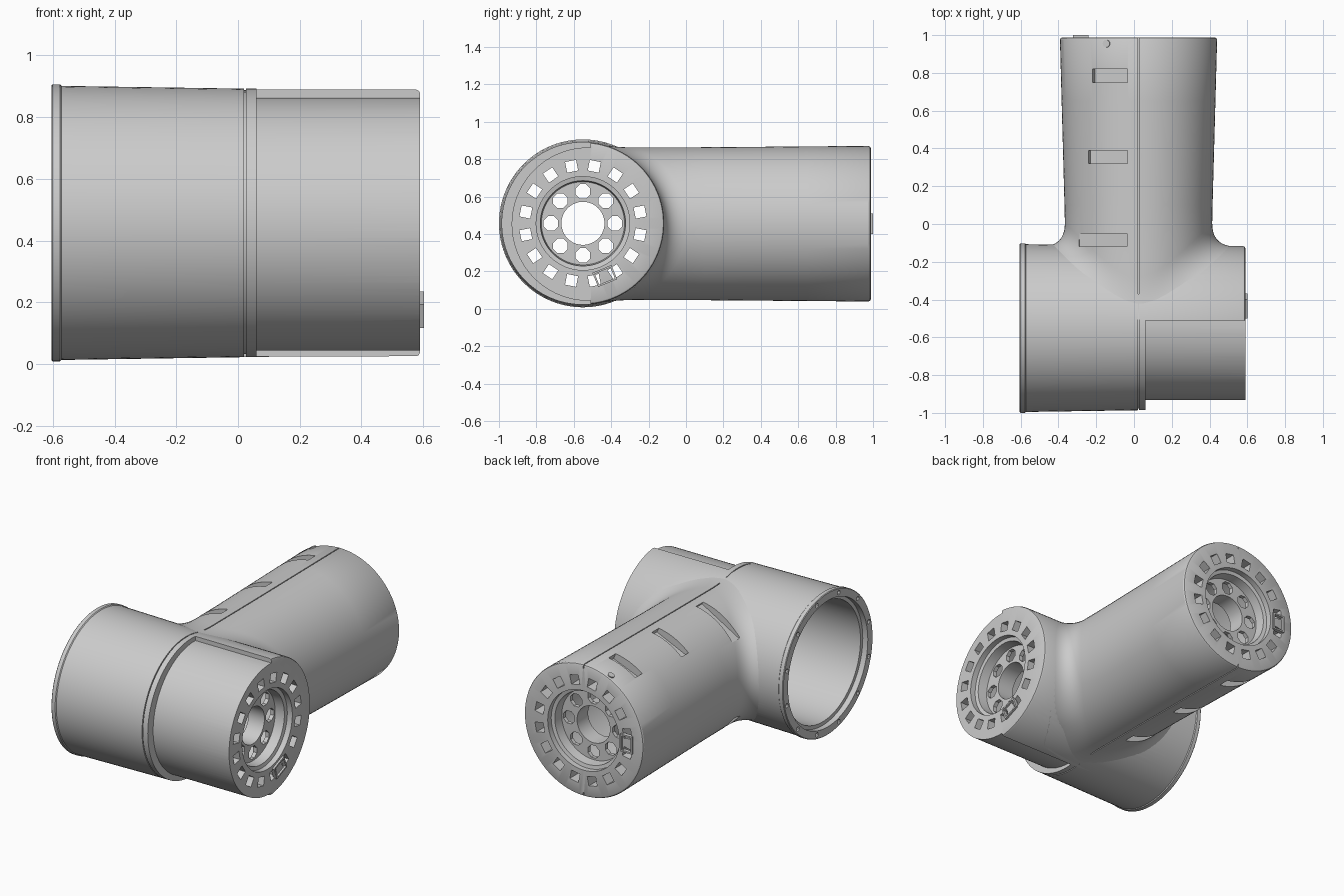
import bpy, bmesh, math
from mathutils import Matrix, Vector

if "Cube" in bpy.data.objects:
    bpy.data.objects.remove(bpy.data.objects["Cube"])

N = 96
YA, ZC = -0.551, 0.457                # casing axis
XA, ZA = 0.024, 0.455                 # arm axis
R_CASE = 0.435
BORE_CASE, BORE_ARM = 0.375, 0.357
# Local frames whose z runs along the casing (world x) and the arm (world y)
CASE = Matrix(((0, 0, 1, 0), (1, 0, 0, YA), (0, 1, 0, ZC), (0, 0, 0, 1)))
ARM = Matrix(((1, 0, 0, XA), (0, 0, 1, 0), (0, 1, 0, ZA), (0, 0, 0, 1)))

grey = bpy.data.materials.new("light grey")
grey.use_nodes = True
COLOUR = (0.6, 0.6, 0.6, 1)
grey.diffuse_color = COLOUR
grey.node_tree.nodes["Principled BSDF"].inputs["Base Color"].default_value = COLOUR


def make_object(name, bm):
    bmesh.ops.recalc_face_normals(bm, faces=bm.faces)
    me = bpy.data.meshes.new(name)
    bm.to_mesh(me)
    bm.free()
    ob = bpy.data.objects.new(name, me)
    bpy.context.collection.objects.link(ob)
    me.materials.append(grey)
    return ob


def angles():
    return [2 * math.pi * i / N for i in range(N)]


def ring(frame, radius, u):
    return [frame @ Vector((radius * math.cos(t), radius * math.sin(t), u)) for t in angles()]


def loft(name, rings):
    """Skin a closed sequence of rings into a hollow body."""
    bm = bmesh.new()
    rows = [[bm.verts.new(p) for p in r] for r in rings]
    for a, b in zip(rows, rows[1:] + rows[:1]):
        for i in range(N):
            j = (i + 1) % N
            bm.faces.new((a[i], a[j], b[j], b[i]))
    return make_object(name, bm)


def box(bm, frame, angle, pos, size):
    bmesh.ops.create_cube(bm, size=1, matrix=frame @ Matrix.Rotation(angle, 4, 'Z')
                          @ Matrix.Translation(pos) @ Matrix.Diagonal((*size, 1)))


def flange_profile(end, outer, bore):
    """End face, stepped recess, deep spoke plate and hub tube running inward."""
    return [(outer, end - 0.012), (outer - 0.004, end - 0.004), (outer - 0.012, end),
            (0.25, end), (0.25, end - 0.035),
            (0.228, end - 0.04), (0.222, end - 0.10), (0.115, end - 0.10),
            (0.115, end - 0.21), (0.127, end - 0.21), (0.127, end - 0.125), (bore, end - 0.125)]


def flange_holes(bm, frame, end):
    for k in range(16):
        box(bm, frame, math.radians(11.25 + 22.5 * k), (0.311, 0, end - 0.07), (0.058, 0.060, 0.24))
    for k in range(8):
        bmesh.ops.create_cone(bm, cap_ends=True, segments=8, radius1=0.042, radius2=0.042, depth=0.08,
                              matrix=frame @ Matrix.Rotation(k * math.pi / 4, 4, 'Z')
                              @ Matrix.Translation((0.171, 0, end - 0.11))
                              @ Matrix.Rotation(math.pi / 8, 4, 'Z'))


def carve(ob, bm):
    cutter = make_object("cutter", bm)
    cutter.hide_render = True
    mod = ob.modifiers.new("carve", 'BOOLEAN')
    mod.operation, mod.solver, mod.object = 'DIFFERENCE', 'EXACT', cutter
    bpy.context.view_layer.objects.active = ob
    bpy.ops.object.modifier_apply(modifier=mod.name)
    bpy.data.objects.remove(cutter)


def smooth(ob):
    bpy.ops.object.select_all(action='DESELECT')
    ob.select_set(True)
    bpy.context.view_layer.objects.active = ob
    bpy.ops.object.shade_smooth_by_angle(angle=math.radians(28))


# Cross casing: open rim at -x, seam groove, perforated flange at +x
END_X = 0.59
profile = [(0.398, -0.605), (0.445, -0.605), (0.449, -0.601), (0.449, -0.577), (0.444, -0.572),
           (0.435, 0.020), (0.425, 0.020), (0.425, 0.026), (0.435, 0.026)]
profile += flange_profile(END_X, 0.434, BORE_CASE)
profile += [(BORE_CASE, -0.57), (0.398, -0.57)]
casing = loft("cross_casing", [ring(CASE, r, u) for r, u in profile])

cut = bmesh.new()
flange_holes(cut, CASE, END_X)
# Screw notches in the open rim
for k in range(12):
    bmesh.ops.create_cone(cut, cap_ends=True, segments=10, radius1=0.014, radius2=0.014, depth=0.06,
                          matrix=CASE @ Matrix.Rotation(math.radians(15 + 30 * k), 4, 'Z')
                          @ Matrix.Translation((0.422, 0, -0.61)))
# Reduced front half of the +x side, slightly off the casing axis
STEP_R, STEP_YC, STEP_ZC, STEP_Y = 0.410, -0.522, 0.453, -0.51
a0 = math.acos((STEP_Y - STEP_YC) / STEP_R)
outline = []
for i in range(61):
    a = a0 + (2 * math.pi - 2 * a0) * i / 60
    outline.append((STEP_YC + STEP_R * math.cos(a), STEP_ZC + STEP_R * math.sin(a)))
outline += [(STEP_Y, -0.2), (-1.2, -0.2), (-1.2, 1.2), (STEP_Y, 1.2)]
near = [cut.verts.new((0.06, y, z)) for y, z in outline]
far = [cut.verts.new((0.75, y, z)) for y, z in outline]
cut.faces.new(near)
cut.faces.new(far[::-1])
for i in range(len(near)):
    j = (i + 1) % len(near)
    cut.faces.new((near[i], far[i], far[j], near[j]))
# Passage into the arm
bmesh.ops.create_cone(cut, cap_ends=True, segments=N, radius1=BORE_ARM - 0.002,
                      radius2=BORE_ARM - 0.002, depth=0.45,
                      matrix=ARM @ Matrix.Translation((0, 0, -0.175)))
carve(casing, cut)
smooth(casing)


# Arm: filleted saddle on the casing, slight flare, perforated flange at the back
def saddle_y(rho, t, radius):
    return YA + math.sqrt(max(radius ** 2 - (rho * math.sin(t)) ** 2, 0))


def fillet_ring(s):
    pts = []
    for t in angles():
        r = 0.390 + 0.018 * math.sin(t) ** 2
        reach = min(0.12, 0.9 * (R_CASE / max(abs(math.sin(t)), 0.01) - r))
        foot = Vector((r + reach, saddle_y(r + reach, t, R_CASE) - 0.003))
        corner = Vector((r, saddle_y(r, t, R_CASE)))
        top = corner + Vector((0, 0.12))
        rho, y = foot * (1 - s) ** 2 + corner * 2 * s * (1 - s) + top * s ** 2
        pts.append(ARM @ Vector((rho * math.cos(t), rho * math.sin(t), y)))
    return pts


def tube_ring(y):
    k = (y - 0.1) / 0.87
    return [ARM @ Vector(((0.392 + 0.024 * k) * math.cos(t), (0.409 + 0.007 * k) * math.sin(t), y))
            for t in angles()]


END_Y = 0.988
rings = [fillet_ring(i / 10) for i in range(11)]
rings += [tube_ring(y) for y in (0.1, 0.35, 0.65)]
rings += [ring(ARM, r, u) for r, u in flange_profile(END_Y, 0.416, BORE_ARM)]
rings.append([ARM @ Vector((BORE_ARM * math.cos(t), BORE_ARM * math.sin(t),
                            saddle_y(BORE_ARM, t, 0.405))) for t in angles()])
arm = loft("arm_tube", rings)

cut = bmesh.new()
flange_holes(cut, ARM, END_Y)
for side in (1, -1):
    # Three pockets beside the seam, above and below
    for y, mid, width in ((0.785, -0.15, 0.20), (0.355, -0.165, 0.23), (-0.085, -0.20, 0.30)):
        tilt = side * (math.pi / 2 + math.asin(-mid / 0.4))
        box(cut, ARM, tilt, (0.364 + 0.1, 0, y), (0.2, width, 0.07))
    # Seam groove along the arm
    box(cut, ARM, side * math.pi / 2, (0.392 + 0.1, 0, 0.33), (0.2, 0.006, 1.4))
carve(arm, cut)
smooth(arm)

# Thin locating frames on both flanges
for name, frame, angle, end in (("casing_key_frame", CASE, -67.5, END_X),
                                ("arm_key_frame", ARM, 180, END_Y)):
    bm = bmesh.new()
    for s in (1, -1):
        box(bm, frame, math.radians(angle), (0.305 + s * 0.036, 0, end), (0.01, 0.11, 0.024))
        box(bm, frame, math.radians(angle), (0.305, s * 0.050, end), (0.062, 0.01, 0.024))
    make_object(name, bm)

# Screw head near the back edge of the arm
bm = bmesh.new()
bmesh.ops.create_cone(bm, cap_ends=True, segments=16, radius1=0.02, radius2=0.02, depth=0.02,
                      matrix=ARM @ Matrix.Rotation(math.radians(114), 4, 'Z')
                      @ Matrix.Translation((0.412, 0, 0.955)) @ Matrix.Rotation(math.pi / 2, 4, 'Y'))
make_object("edge_screw", bm)
